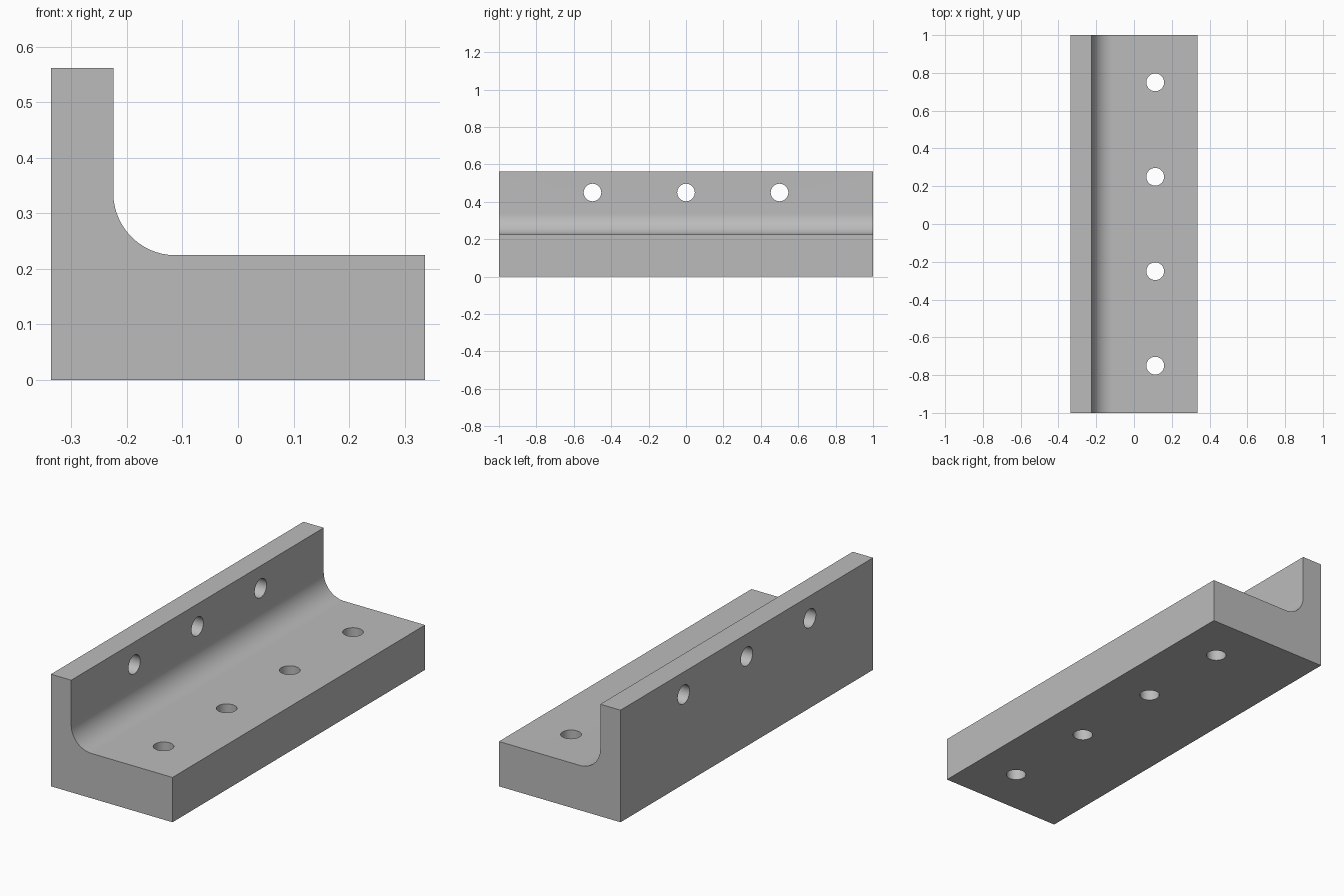
import bpy
import bmesh
import math
from mathutils import Matrix

default = bpy.data.objects.get("Cube")
if default:
    bpy.data.objects.remove(default, do_unlink=True)

U = 2 / 17.8            # wall thickness, also the fillet radius
HALF_W = 3 * U
HALF_L = 1.0
HOLE_R = 0.047

# Material
grey = bpy.data.materials.new("plain grey")
grey.use_nodes = True
colour = (0.5, 0.5, 0.5, 1)
grey.diffuse_color = colour
grey.node_tree.nodes["Principled BSDF"].inputs["Base Color"].default_value = colour


def make_object(name, bm):
    bmesh.ops.recalc_face_normals(bm, faces=bm.faces)
    mesh = bpy.data.meshes.new(name)
    bm.to_mesh(mesh)
    bm.free()
    mesh.materials.append(grey)
    obj = bpy.data.objects.new(name, mesh)
    bpy.context.collection.objects.link(obj)
    return obj


# L-shaped profile with a filleted inner corner, extruded along y
steps = 24
profile = [(-HALF_W, 0), (HALF_W, 0), (HALF_W, 2 * U)]
for i in range(steps + 1):
    a = math.pi / 2 * i / steps
    profile.append((-U - U * math.sin(a), 3 * U - U * math.cos(a)))
profile += [(-2 * U, 5 * U), (-HALF_W, 5 * U)]

bm = bmesh.new()
face = bm.faces.new([bm.verts.new((x, -HALF_L, z)) for x, z in profile])
extruded = bmesh.ops.extrude_face_region(bm, geom=[face], use_keep_orig=True)
top = [v for v in extruded["geom"] if isinstance(v, bmesh.types.BMVert)]
bmesh.ops.translate(bm, verts=top, vec=(0, 2 * HALF_L, 0))
bracket = make_object("angle_bracket", bm)

# Drills: four holes through the base, three through the upright wall
bm = bmesh.new()
drills = [Matrix.Translation((U, y, U)) for y in (-0.75, -0.25, 0.25, 0.75)]
drills += [Matrix.Translation((-2.5 * U, y, 4 * U)) @ Matrix.Rotation(math.pi / 2, 4, "Y")
           for y in (-0.5, 0, 0.5)]
for matrix in drills:
    bmesh.ops.create_cone(bm, cap_ends=True, segments=48, radius1=HOLE_R,
                          radius2=HOLE_R, depth=3 * U, matrix=matrix)
cutter = make_object("hole_cutter", bm)
cutter.hide_render = True

cut = bracket.modifiers.new("holes", "BOOLEAN")
cut.operation = "DIFFERENCE"
cut.solver = "EXACT"
cut.object = cutter

# Apply the holes, then smooth the curved surfaces
bpy.ops.object.select_all(action="DESELECT")
bracket.select_set(True)
bpy.context.view_layer.objects.active = bracket
bpy.ops.object.modifier_apply(modifier=cut.name)
bpy.data.objects.remove(cutter, do_unlink=True)
bpy.ops.object.shade_smooth_by_angle(angle=math.radians(30))
